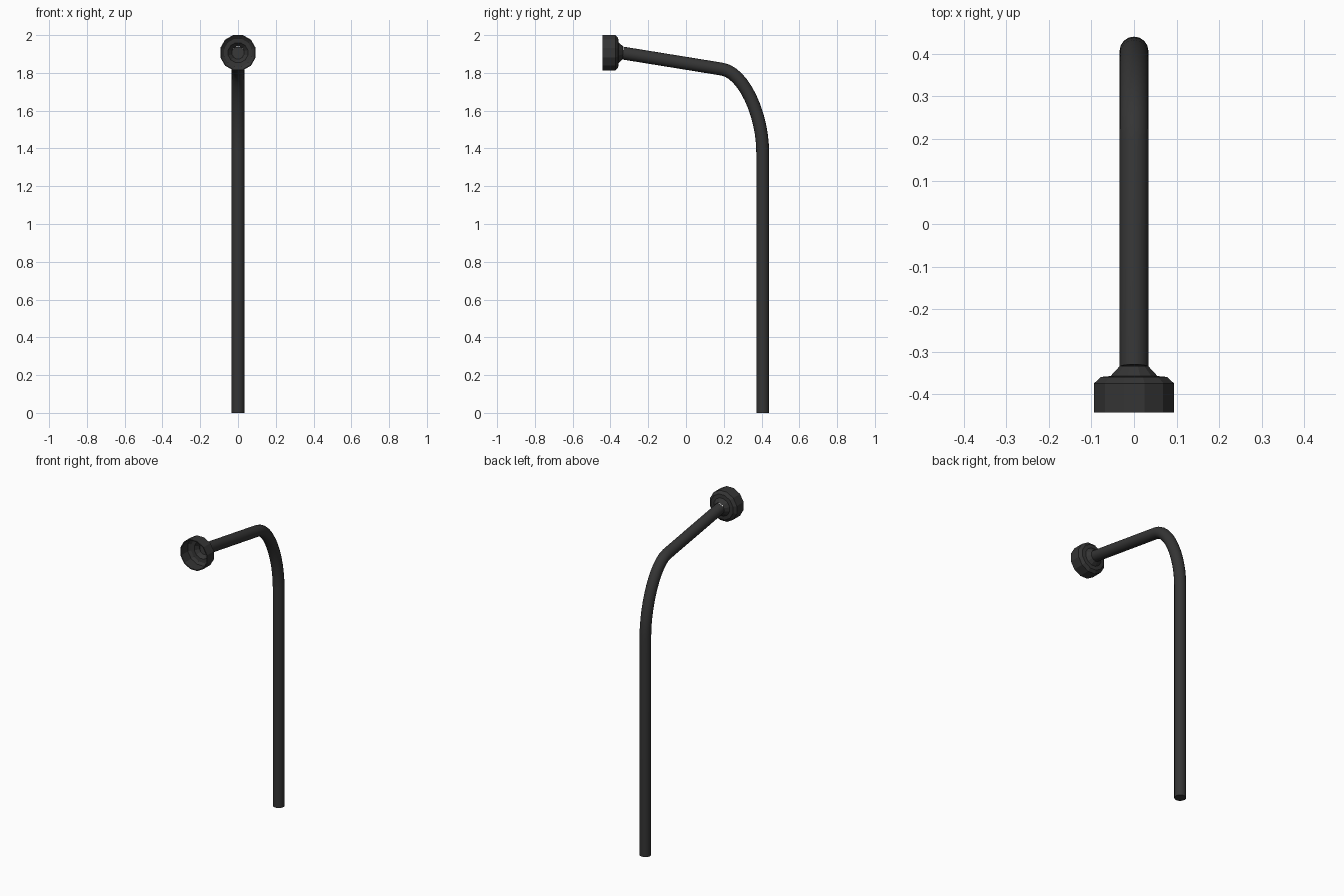
import bpy, bmesh, math
from mathutils import Vector

if "Cube" in bpy.data.objects:
    bpy.data.objects.remove(bpy.data.objects["Cube"])

dark = bpy.data.materials.new("dark_metal")
dark.diffuse_color = (0.035, 0.035, 0.035, 1)
dark.use_nodes = True
dark.node_tree.nodes["Principled BSDF"].inputs["Base Color"].default_value = dark.diffuse_color


def shade(ob, angle):
    bpy.ops.object.select_all(action='DESELECT')
    ob.select_set(True)
    bpy.context.view_layer.objects.active = ob
    bpy.ops.object.shade_smooth_by_angle(angle=math.radians(angle))


def new_object(name, bm):
    bmesh.ops.recalc_face_normals(bm, faces=bm.faces)
    me = bpy.data.meshes.new(name)
    bm.to_mesh(me)
    bm.free()
    me.materials.append(dark)
    ob = bpy.data.objects.new(name, me)
    bpy.context.collection.objects.link(ob)
    return ob


def bridge(bm, a, b):
    n = len(a)
    for i in range(n):
        bm.faces.new((a[i], a[(i + 1) % n], b[(i + 1) % n], b[i]))


# Bent pole: upright, soft bend, then a rising arm (path in the y-z plane)
def bezier(t, p0, p1, p2, p3):
    s = 1 - t
    return s**3 * p0 + 3 * s * s * t * p1 + 3 * s * t * t * p2 + t**3 * p3


ctrl = [Vector(p) for p in ((0, .406, 1.38), (0, .406, 1.58), (0, .305, 1.803), (0, .19, 1.82))]
path = [Vector((0, .406, 0))] + [bezier(i / 12, *ctrl) for i in range(13)] + [Vector((0, -.335, 1.905))]

bm = bmesh.new()
rings = []
SIDES = 16
for i, p in enumerate(path):
    d0 = (p - path[max(i - 1, 0)]).normalized()
    d1 = (path[min(i + 1, len(path) - 1)] - p).normalized()
    side = Vector((1, 0, 0))
    normal = (d0 + d1).normalized().cross(side)
    rings.append([bm.verts.new(p + .034 * (math.cos(a) * side + math.sin(a) * normal))
                  for a in (2 * math.pi * k / SIDES for k in range(SIDES))])
for a, b in zip(rings, rings[1:]):
    bridge(bm, a, b)
bm.faces.new(rings[0])
bm.faces.new(rings[-1])
shade(new_object("bent_pole", bm), 40)

# Hollow head: (y, radius) profile turned around the y axis, outside then inside
profile = [(-.333, .034), (-.357, .057), (-.359, .08), (-.374, .097), (-.442, .097),
           (-.442, .091), (-.376, .091), (-.364, .076), (-.362, .054), (-.338, .033)]
bm = bmesh.new()
N = 12
rings = [[bm.verts.new((r * math.cos(a), y, 1.907 + r * math.sin(a)))
          for a in (2 * math.pi * (k + .5) / N for k in range(N))] for y, r in profile]
for a, b in zip(rings, rings[1:] + rings[:1]):
    bridge(bm, a, b)
new_object("cup_head", bm)
